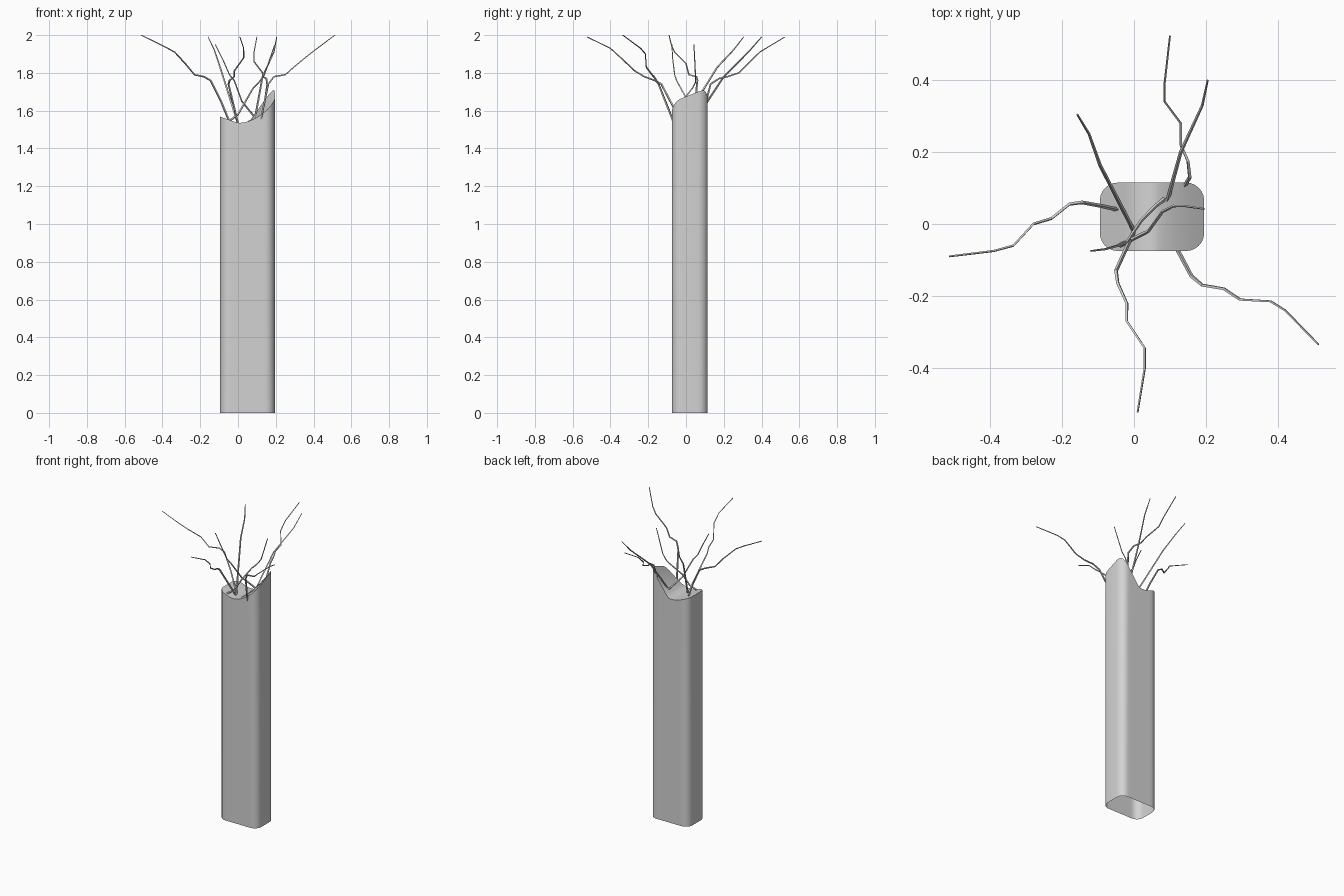
import bpy, bmesh
from math import sin, cos, pi
from mathutils import Vector

if "Cube" in bpy.data.objects:
    bpy.data.objects.remove(bpy.data.objects["Cube"])


def make_material(name, colour):
    mat = bpy.data.materials.new(name)
    mat.use_nodes = True
    mat.diffuse_color = colour
    mat.node_tree.nodes["Principled BSDF"].inputs["Base Color"].default_value = colour
    return mat


light_grey = make_material("light_grey", (0.65, 0.65, 0.65, 1))

# Vase footprint: a rounded rectangle
LEFT, RIGHT = -0.095, 0.195
MID_Y, HALF_Y, RADIUS = 0.02, 0.095, 0.05
ARC_STEPS, FLAT_STEPS = 6, 10


def half_outline():
    """Columns (x, half depth) running from the low end to the high end."""
    columns = []
    for i in range(ARC_STEPS + 1):
        a = pi / 2 * i / ARC_STEPS
        columns.append((LEFT + RADIUS * (1 - cos(a)), HALF_Y - RADIUS * (1 - sin(a))))
    start, end = LEFT + RADIUS, RIGHT - RADIUS
    for i in range(1, FLAT_STEPS):
        columns.append((start + (end - start) * i / FLAT_STEPS, HALF_Y))
    for i in range(ARC_STEPS + 1):
        a = pi / 2 * (1 - i / ARC_STEPS)
        columns.append((RIGHT - RADIUS * (1 - cos(a)), HALF_Y - RADIUS * (1 - sin(a))))
    return columns


def rim_height(x, y):
    """Slanted rim: shallow dip on one end, swept up to the back corner."""
    low = 1.535 + 0.35 * max(-x, 0)
    front = low + 0.11 * (max(x, 0) / RIGHT) ** 2
    back = min(low + 1.4 * max(x - 0.055, 0), 1.72)
    t = (y - MID_Y + HALF_Y) / (2 * HALF_Y)
    return front + (back - front) * t


def build_vase():
    bm = bmesh.new()
    columns = half_outline()
    front = [(x, MID_Y - d) for x, d in columns]
    back = [(x, MID_Y + d) for x, d in columns]
    loop = front + back[::-1]
    bottom = [bm.verts.new((x, y, 0)) for x, y in loop]
    top = [bm.verts.new((x, y, rim_height(x, y))) for x, y in loop]
    n = len(loop)
    # Side wall, open underneath
    for i in range(n):
        j = (i + 1) % n
        bm.faces.new((bottom[i], bottom[j], top[j], top[i]))
    # Slanted top surface, ruled from front rim to back rim
    for i in range(len(columns) - 1):
        bm.faces.new((top[i], top[i + 1], top[n - 2 - i], top[n - 1 - i]))
    bmesh.ops.recalc_face_normals(bm, faces=bm.faces)
    mesh = bpy.data.meshes.new("vase")
    bm.to_mesh(mesh)
    bm.free()
    mesh.materials.append(light_grey)
    vase = bpy.data.objects.new("vase", mesh)
    bpy.context.collection.objects.link(vase)
    bpy.ops.object.select_all(action="DESELECT")
    vase.select_set(True)
    bpy.context.view_layer.objects.active = vase
    bpy.ops.object.shade_smooth_by_angle(angle=pi / 6)


def branch(name, *points):
    """Thin tapered twig through points given in hundredths of a unit."""
    curve = bpy.data.curves.new(name, "CURVE")
    curve.dimensions = "3D"
    curve.bevel_depth = 0.006
    curve.bevel_resolution = 0
    curve.use_fill_caps = True
    spline = curve.splines.new("POLY")
    spline.points.add(len(points) - 1)
    for i, (p, co) in enumerate(zip(spline.points, points)):
        p.co = (*(Vector(co) / 100), 1)
        p.radius = 1 - 0.55 * i / (len(points) - 1)
    spline.use_smooth = False
    curve.materials.append(light_grey)
    obj = bpy.data.objects.new(name, curve)
    bpy.context.collection.objects.link(obj)


build_vase()

# Long outer branches
branch("right_branch", (-4.5, 4, 154), (-9, 5, 165), (-14.5, 6, 176), (-18, 5.5, 178),
       (-23, 1.5, 179), (-28, 0, 185), (-33.5, -6, 191), (-39, -7.5, 194), (-51.3, -9, 200))
branch("left_branch", (12, -7, 155), (16, -14.5, 174), (19, -17, 178), (25, -18, 179),
       (29.5, -21, 183), (38, -21.5, 190), (42, -24, 193), (51.3, -33.5, 200))
branch("front_branch", (0, -2, 153), (-5, -13, 174), (-4.5, -16.5, 176), (-2, -22, 178),
       (-2, -27, 181), (3, -34.5, 188), (3, -40, 193), (1, -52.3, 199))
branch("back_branch", (13.5, 9.5, 160), (15.5, 13, 174), (15, 17.5, 177), (13, 22, 178),
       (13, 28, 180), (8.5, 34, 186), (8.5, 39, 191), (10, 52.3, 199))

# Straighter back branches
branch("back_left_branch", (9, 5.5, 156), (13, 20, 178), (19, 33, 191), (20.5, 40, 199))
branch("back_right_branch", (0, -2, 153), (-9.5, 16.5, 183), (-12.5, 25, 192), (-15.8, 30.5, 199))

# Short crossing branches in the middle
branch("inner_left_branch", (-4, -6, 155), (0, -4, 158), (4, -2, 165), (8, 3.5, 172),
       (11, 5, 175), (14, 5, 179), (19.5, 4.2, 195))
branch("inner_right_branch", (8.5, 7, 157), (6, 5, 160), (2, 1, 165), (-2, -5, 176),
       (-4.5, -6, 179), (-8, -7, 187), (-12, -7.5, 195))
